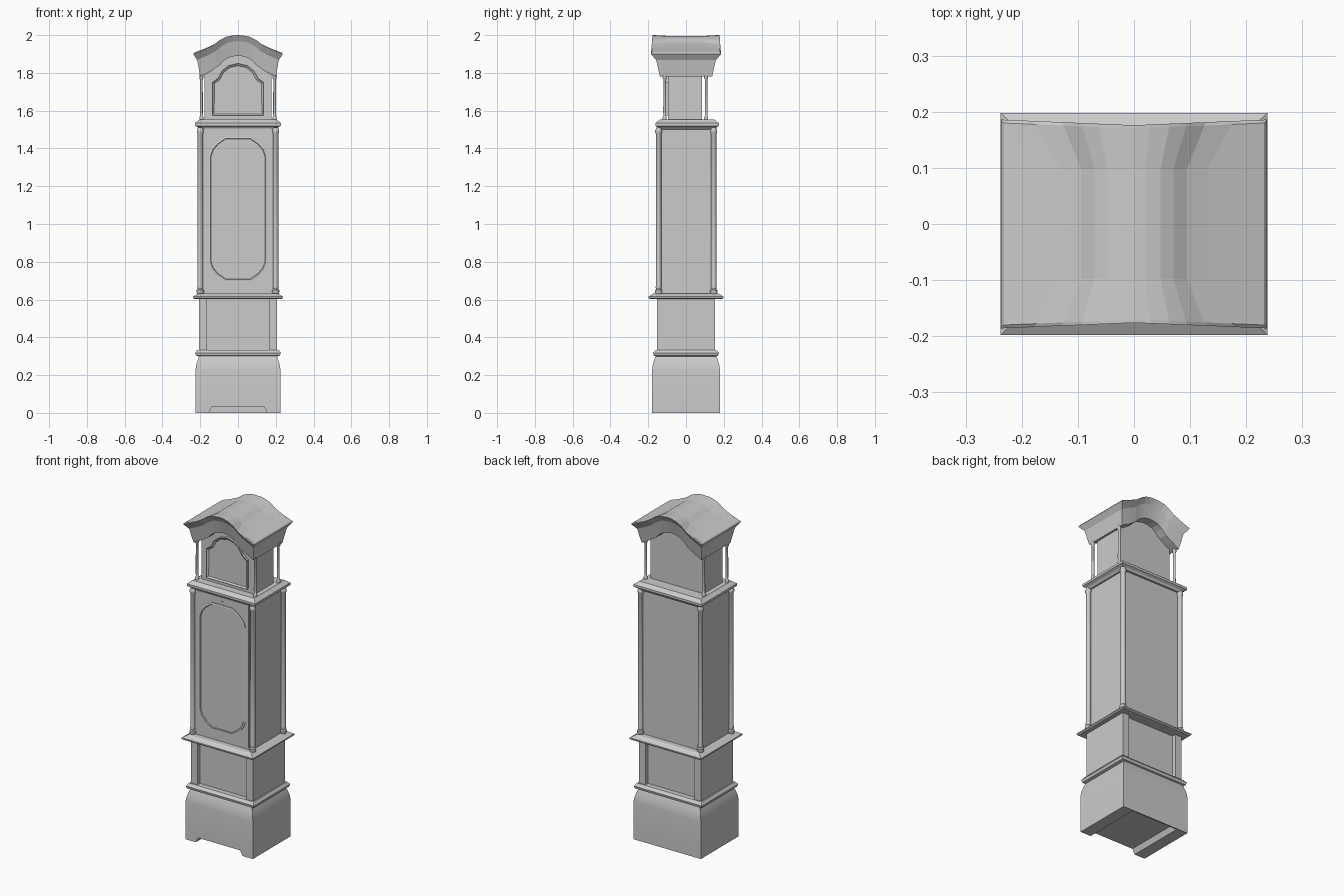
import bpy, bmesh, math

cube = bpy.data.objects.get("Cube")
if cube:
    bpy.data.objects.remove(cube, do_unlink=True)

wood = bpy.data.materials.new("plain grey")
wood.use_nodes = True
GREY = (0.6, 0.6, 0.6, 1)
wood.diffuse_color = GREY
wood.node_tree.nodes["Principled BSDF"].inputs["Base Color"].default_value = GREY


def finish(name, bm, smooth=False):
    bmesh.ops.recalc_face_normals(bm, faces=bm.faces)
    mesh = bpy.data.meshes.new(name)
    bm.to_mesh(mesh)
    bm.free()
    mesh.materials.append(wood)
    obj = bpy.data.objects.new(name, mesh)
    bpy.context.collection.objects.link(obj)
    if smooth:
        bpy.ops.object.select_all(action="DESELECT")
        obj.select_set(True)
        bpy.context.view_layer.objects.active = obj
        bpy.ops.object.shade_smooth_by_angle(angle=math.radians(40))
    return obj


def loft(bm, loops, cap=True):
    """Skin a series of equal closed loops of points."""
    rings = [[bm.verts.new(p) for p in loop] for loop in loops]
    for a, b in zip(rings, rings[1:]):
        for i in range(len(a)):
            j = (i + 1) % len(a)
            bm.faces.new((a[i], a[j], b[j], b[i]))
    if cap:
        bm.faces.new(rings[0])
        bm.faces.new(rings[-1])
    return rings


def rect_stack(name, levels, cy=0, smooth=False):
    """Stacked rectangles given as (half x, half y, z)."""
    bm = bmesh.new()
    loft(bm, [[(-x, cy - y, z), (x, cy - y, z), (x, cy + y, z), (-x, cy + y, z)]
              for x, y, z in levels])
    return finish(name, bm, smooth)


def box(name, x0, x1, y0, y1, z0, z1):
    bm = bmesh.new()
    loft(bm, [[(x0, y0, z), (x1, y0, z), (x1, y1, z), (x0, y1, z)] for z in (z0, z1)])
    return finish(name, bm)


def prism(name, outline, y0, y1):
    bm = bmesh.new()
    loft(bm, [[(x, y, z) for x, z in outline] for y in (y0, y1)])
    return finish(name, bm)


def mirrored(half):
    """Close a right-hand outline, listed bottom to top, across x = 0."""
    return half + [(-x, z) for x, z in reversed(half) if x > 0]


def columns(name, cx, front_y, back_y, profile, sides=12):
    """Four turned corner columns, profile as (radius, z)."""
    for end, y in (("front", front_y), ("back", back_y)):
        for side, s in (("left", 1), ("right", -1)):
            bm = bmesh.new()
            loft(bm, [[(s * cx + r * math.cos(2 * math.pi * i / sides),
                        y + r * math.sin(2 * math.pi * i / sides), z)
                       for i in range(sides)] for r, z in profile])
            finish(f"{end}_{side}_{name}", bm, True)


# Plinth: arched-out underside between two side feet, rounded shoulder
prism("plinth_feet", [(-0.225, 0), (-0.155, 0), (-0.14, 0.03), (0.14, 0.03),
                      (0.155, 0), (0.225, 0), (0.225, 0.05), (-0.225, 0.05)], -0.18, 0.18)
box("plinth_back_rail", -0.225, 0.225, 0.172, 0.18, 0, 0.04)
rect_stack("plinth", [(0.225, 0.18, 0.05), (0.225, 0.18, 0.225), (0.222, 0.177, 0.25),
                      (0.215, 0.17, 0.275), (0.205, 0.16, 0.302)], smooth=True)
rect_stack("plinth_moulding", [(0.205, 0.155, 0.298), (0.222, 0.17, 0.303),
                               (0.227, 0.174, 0.318), (0.215, 0.16, 0.334)])

# Lower case: recessed panels between corner stiles
box("lower_case", -0.207, 0.207, -0.13, 0.13, 0.33, 0.607)
for side, s in (("left", 1), ("right", -1)):
    for end, e in (("front", -1), ("back", 1)):
        xs = sorted((s * 0.163, s * 0.207))
        ys = sorted((e * 0.13, e * 0.153))
        box(f"{end}_{side}_stile", *xs, *ys, 0.33, 0.607)
rect_stack("waist_moulding", [(0.232, 0.192, 0.603), (0.238, 0.198, 0.609),
                              (0.238, 0.198, 0.616), (0.21, 0.172, 0.632)])

# Trunk with door and corner columns
box("trunk", -0.192, 0.192, -0.142, 0.142, 0.63, 1.52)
box("trunk_door", -0.175, 0.175, -0.148, -0.14, 0.645, 1.505)
corner = [(0.07, 1.46), (0.115, 1.43), (0.142, 1.4), (0.155, 1.365)]
panel = [(x, 2.16 - z) for x, z in corner] + corner[::-1]
panel = panel + [(-x, z) for x, z in reversed(panel)]
bm = bmesh.new()
loft(bm, [[(x * k, y, 1.08 + (z - 1.08) * (1 + (k - 1) * 0.3)) for x, z in panel]
          for k, y in ((1, -0.146), (1, -0.152), (0.94, -0.154), (0.92, -0.15))])
finish("trunk_door_panel", bm)
box("keyhole_plate", -0.008, 0.008, -0.152, -0.147, 1.475, 1.482)
columns("trunk_column", 0.2, -0.145, 0.147,
        [(0.016, 0.63), (0.019, 0.638), (0.019, 0.65), (0.013, 0.656), (0.016, 0.664),
         (0.014, 0.674), (0.014, 1.478), (0.018, 1.486), (0.018, 1.497), (0.014, 1.503),
         (0.014, 1.512)])
rect_stack("trunk_moulding", [(0.2, 0.148, 1.5), (0.212, 0.155, 1.512), (0.228, 0.168, 1.52),
                              (0.228, 0.168, 1.534), (0.205, 0.145, 1.552)], cy=0.006)

# Bell-arch curve shared by hood, cornice and roof: 1 in the middle, 0 at the eaves
ARCH = [(1, 0), (0.75, 0.24), (0.54, 0.48), (0.4, 0.74), (0.27, 0.9), (0.12, 0.98), (0, 1)]


def arch(hx, z0, rise):
    """Points from right eave over the top to left eave."""
    half = [(hx * t, z0 + rise * h) for t, h in ARCH]
    return half + [(-x, z) for x, z in half[-2::-1]]


# Hood body with arched top
prism("hood", [(-0.177, 1.55), (0.177, 1.55)] + arch(0.177, 1.79, 0.11), -0.094, 0.085)
door = mirrored([(0.135, 1.575), (0.135, 1.75), (0.105, 1.772), (0.085, 1.81),
                 (0.05, 1.838), (0, 1.85)])
bm = bmesh.new()
rings = loft(bm, [[(x, y, z) for x, z in door] for y in (-0.09, -0.108)])
bm.faces.ensure_lookup_table()
front = next(f for f in bm.faces if all(v in rings[-1] for v in f.verts))
bmesh.ops.recalc_face_normals(bm, faces=bm.faces)
bmesh.ops.inset_region(bm, faces=[front], thickness=0.012)
bmesh.ops.translate(bm, verts=front.verts[:], vec=(0, 0.009, 0))
finish("dial_door", bm)
columns("hood_column", 0.194, -0.113, 0.107,
        [(0.011, 1.55), (0.011, 1.566), (0.007, 1.572), (0.008, 1.59),
         (0.007, 1.765), (0.011, 1.772), (0.011, 1.8)], 10)


# Flared arched cornice and overhanging roof
def roof_loop(hx, hy, z0, rise, pinch=0):
    pts = arch(hx, z0, rise)
    front = [(x, -hy + pinch * (1 - abs(x) / hx), z) for x, z in pts]
    return front + [(x, -y, z) for x, y, z in reversed(front)]


def arched_stack(name, loops):
    bm = bmesh.new()
    rings = loft(bm, loops, cap=False)
    for ring in (rings[0], rings[-1]):
        n = len(ring)
        for i in range(n // 2 - 1):
            bm.faces.new((ring[i], ring[i + 1], ring[n - 2 - i], ring[n - 1 - i]))
    return finish(name, bm)


arched_stack("cornice", [roof_loop(0.2, 0.138, 1.78, 0.11),
                         roof_loop(0.216, 0.158, 1.868, 0.1)])
arched_stack("roof", [roof_loop(0.216, 0.158, 1.868, 0.1),
                      roof_loop(0.237, 0.186, 1.9, 0.1, 0.01),
                      roof_loop(0.232, 0.18, 1.907, 0.093, 0.01),
                      roof_loop(0.175, 0.098, 1.928, 0.068)])
